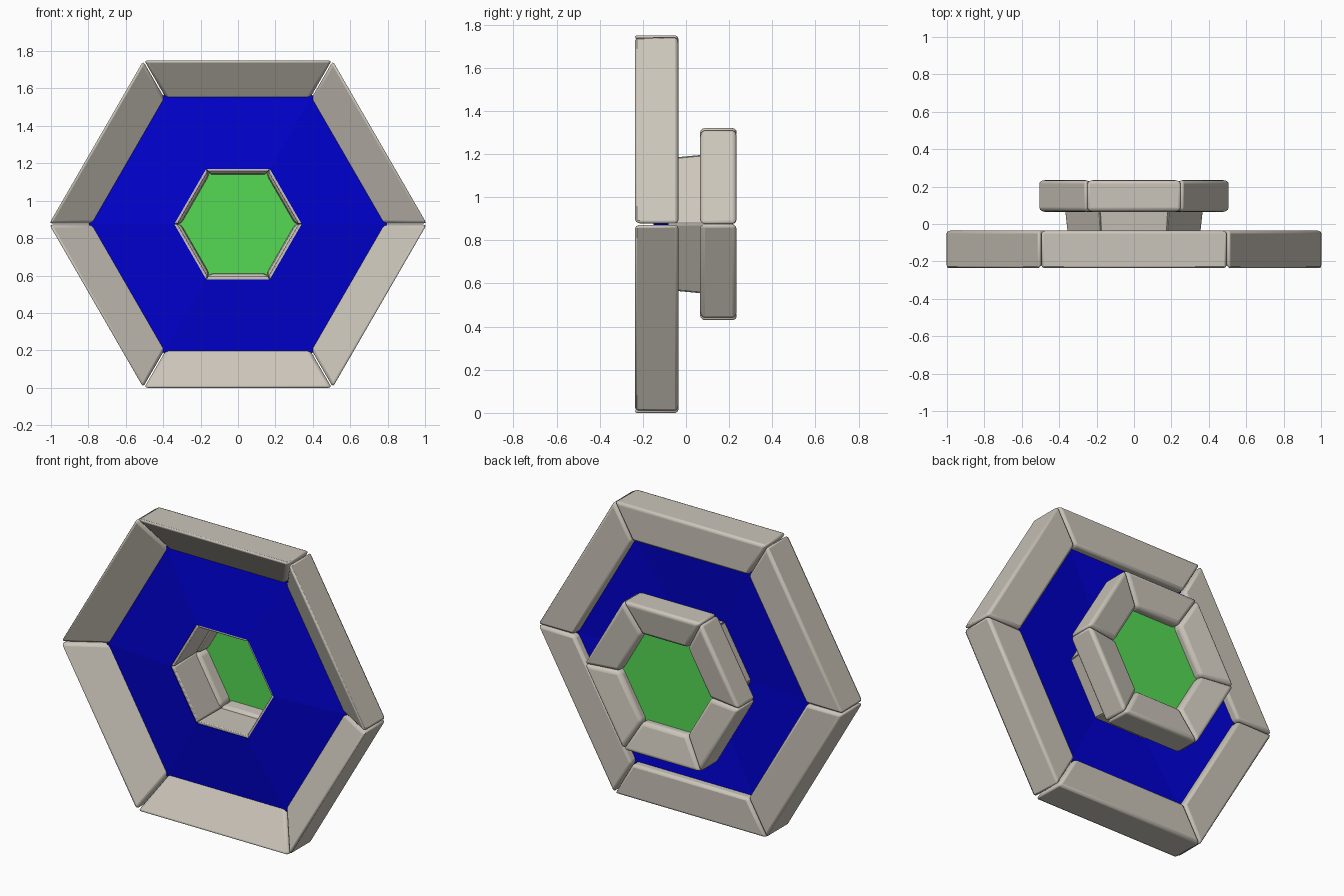
import bpy, bmesh, math

if "Cube" in bpy.data.objects:
    bpy.data.objects.remove(bpy.data.objects["Cube"])

CZ = 0.875                        # height of the hexagon centre
T30 = math.tan(math.radians(30))


def material(name, rgb):
    m = bpy.data.materials.new(name)
    m.diffuse_color = (*rgb, 1)
    m.use_nodes = True
    m.node_tree.nodes["Principled BSDF"].inputs["Base Color"].default_value = m.diffuse_color
    return m


GREY = material("warm grey", (0.6, 0.56, 0.49))
BLUE = material("deep blue", (0.0, 0.0, 0.62))
GREEN = material("bright green", (0.09, 0.7, 0.09))


def finish(name, bm, mat, bevel=0, segments=2):
    bmesh.ops.recalc_face_normals(bm, faces=bm.faces)
    me = bpy.data.meshes.new(name)
    bm.to_mesh(me)
    bm.free()
    me.materials.append(mat)
    ob = bpy.data.objects.new(name, me)
    bpy.context.collection.objects.link(ob)
    ob.location.z = CZ
    bpy.ops.object.select_all(action='DESELECT')
    bpy.context.view_layer.objects.active = ob
    ob.select_set(True)
    if bevel:
        mod = ob.modifiers.new("rounded edges", 'BEVEL')
        mod.width = bevel
        mod.segments = segments
        mod.limit_method = 'ANGLE'
        mod.angle_limit = math.radians(25)
    bpy.ops.object.shade_smooth_by_angle(angle=math.radians(40))
    return ob


def hex_ring(name, profile, mat, gap=0.0, bevel=0, segments=2):
    """Six mitred bars; profile points are (distance from axis, y)."""
    bm = bmesh.new()
    n = len(profile)
    for k in range(6):
        a = math.radians(30 + 60 * k)
        c, s = math.cos(a), math.sin(a)
        ends = []
        for side in (-1, 1):
            ring = []
            for r, y in profile:
                t = side * (r * T30 - gap)
                ring.append(bm.verts.new((r * c - t * s, y, r * s + t * c)))
            ends.append(ring)
        for i in range(n):
            j = (i + 1) % n
            bm.faces.new((ends[0][i], ends[0][j], ends[1][j], ends[1][i]))
        bm.faces.new(ends[0])
        bm.faces.new(ends[1])
    return finish(name, bm, mat, bevel, segments)


# Large front frame: wedge bars sloping towards the middle
hex_ring("front_frame",
         [(0.875, -0.243), (0.875, -0.035), (0.668, -0.035), (0.668, -0.1)],
         GREY, 0.004, 0.016)

# Blue panels, rising forward towards the middle
hex_ring("blue_panels",
         [(0.69, -0.105), (0.69, -0.08), (0.295, -0.115), (0.295, -0.15)], BLUE)

# Neck joining front and back frames
hex_ring("neck",
         [(0.3, -0.145), (0.322, 0.085), (0.285, 0.085), (0.28, -0.145)],
         GREY, 0.002, 0.005)

# Smaller back frame
hex_ring("back_frame",
         [(0.445, 0.065), (0.445, 0.238), (0.26, 0.205), (0.27, 0.065)],
         GREY, 0.0, 0.022, 3)

# Green window inside the back frame
bm = bmesh.new()
verts = [bm.verts.new((0.33 * math.cos(math.radians(60 * k)), 0.145,
                       0.33 * math.sin(math.radians(60 * k)))) for k in range(6)]
face = bm.faces.new(verts)
ext = bmesh.ops.extrude_face_region(bm, geom=[face])
for v in ext["geom"]:
    if isinstance(v, bmesh.types.BMVert):
        v.co.y += 0.012
finish("green_window", bm, GREEN)
